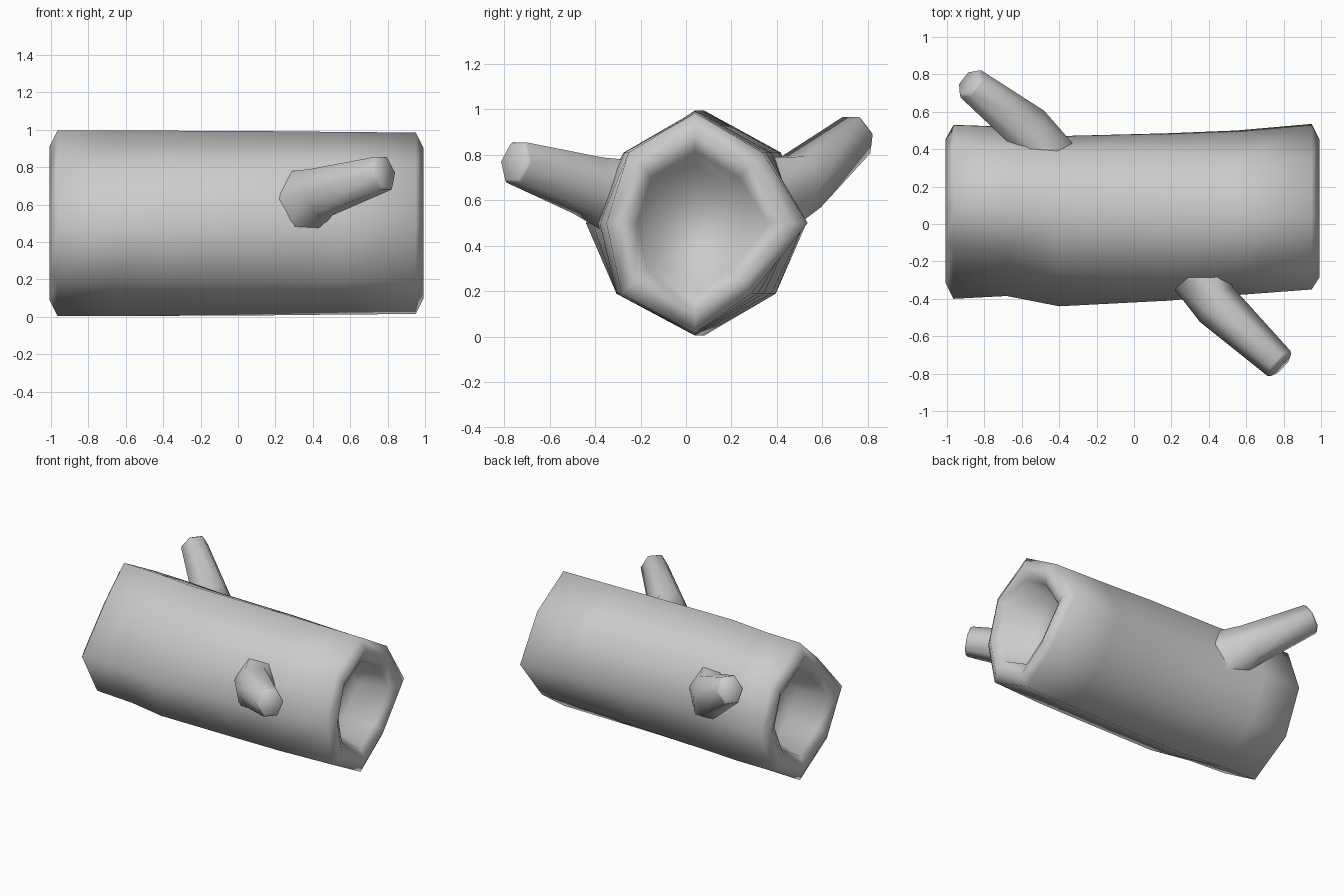
import bpy, bmesh, math
from mathutils import Vector

cube = bpy.data.objects.get("Cube")
if cube:
    bpy.data.objects.remove(cube)

# One plain grey for everything
grey = bpy.data.materials.new("plain grey")
grey.use_nodes = True
colour = (0.6, 0.6, 0.6, 1)
grey.diffuse_color = colour
grey.node_tree.nodes["Principled BSDF"].inputs["Base Color"].default_value = colour


def loft(name, rings, angle):
    """Skin a list of closed rings, cap both ends and shade smooth."""
    bm = bmesh.new()
    loops = [[bm.verts.new(p) for p in ring] for ring in rings]
    for a, b in zip(loops, loops[1:]):
        n = len(a)
        for i in range(n):
            j = (i + 1) % n
            bm.faces.new((a[i], a[j], b[j], b[i]))
    bm.faces.new(loops[0])
    bm.faces.new(loops[-1])
    bmesh.ops.recalc_face_normals(bm, faces=bm.faces)
    mesh = bpy.data.meshes.new(name)
    bm.to_mesh(mesh)
    bm.free()
    mesh.materials.append(grey)
    obj = bpy.data.objects.new(name, mesh)
    bpy.context.collection.objects.link(obj)
    bpy.ops.object.select_all(action="DESELECT")
    obj.select_set(True)
    bpy.context.view_layer.objects.active = obj
    bpy.ops.object.shade_smooth_by_angle(angle=math.radians(angle))


def log_ring(x, front, back, ridge, half, shoulders, scale=1.0):
    """Eight-sided section with a ridge on top and bottom."""
    back_top, back_low, front_low, front_top = shoulders
    b, f = back - ridge, front - ridge
    pts = [(0, half), (b * back_top, 0.31), (b, 0), (b * back_low, -0.31),
           (0, -half), (f * front_low, -0.31), (f, 0), (f * front_top, 0.31)]
    return [Vector((x, ridge + y * scale, 0.5 + z * scale)) for y, z in pts]


# Trunk sections: x, front y, back y, ridge y, half height, shoulder widths
sections = [
    (-0.965, -0.40, 0.53, 0.08, 0.495, (0.75, 0.70, 0.64, 0.42)),
    (-0.68, -0.385, 0.52, 0.07, 0.495, (0.75, 0.72, 0.7, 0.5)),
    (-0.40, -0.44, 0.47, 0.04, 0.495, (0.8, 0.78, 0.72, 0.6)),
    (0.18, -0.41, 0.485, 0.04, 0.492, (0.75, 0.68, 0.77, 0.7)),
    (0.55, -0.38, 0.50, 0.04, 0.488, (0.68, 0.6, 0.82, 0.74)),
    (0.95, -0.35, 0.535, 0.04, 0.485, (0.60, 0.5, 0.83, 0.75))]
# Rounded rim and hollow: distance beyond the end section, scale
hollow = [(0.042, 0.83), (0.0, 0.65), (-0.2, 0.52)]


def end_rings(section, side):
    x, rest = section[0], section[1:]
    return [log_ring(x + side * d, *rest, scale=s) for d, s in hollow]


trunk = end_rings(sections[0], -1)[::-1]
trunk += [log_ring(*s) for s in sections]
trunk += end_rings(sections[-1], 1)
loft("trunk", trunk, 180)


def hexagon(centre, normal, r):
    """Six-sided ring facing along the given direction."""
    side = normal.cross(Vector((0, 0, 1))).normalized()
    up = side.cross(normal)
    return [centre + side * r * 0.95 * math.cos(i * math.pi / 3)
            + up * r * 1.08 * math.sin(i * math.pi / 3) for i in range(6)]


def branch(name, root, bark_normal, base, tip):
    """Tapering stub, its flared root lying just under the bark."""
    root, base, tip = Vector(root), Vector(base), Vector(tip)
    axis = (tip - base).normalized()
    rings = [hexagon(root, Vector(bark_normal).normalized(), 0.18),
             hexagon(base, axis, 0.135),
             hexagon(tip - axis * 0.015, axis, 0.096),
             hexagon(tip, axis, 0.084)]
    loft(name, rings, 70)


branch("front_branch", (0.35, -0.30, 0.62), (0, -0.93, 0.36),
       (0.44, -0.43, 0.665), (0.785, -0.755, 0.77))
branch("back_branch", (-0.48, 0.41, 0.63), (0, 0.95, 0.3),
       (-0.56, 0.505, 0.68), (-0.882, 0.757, 0.893))
